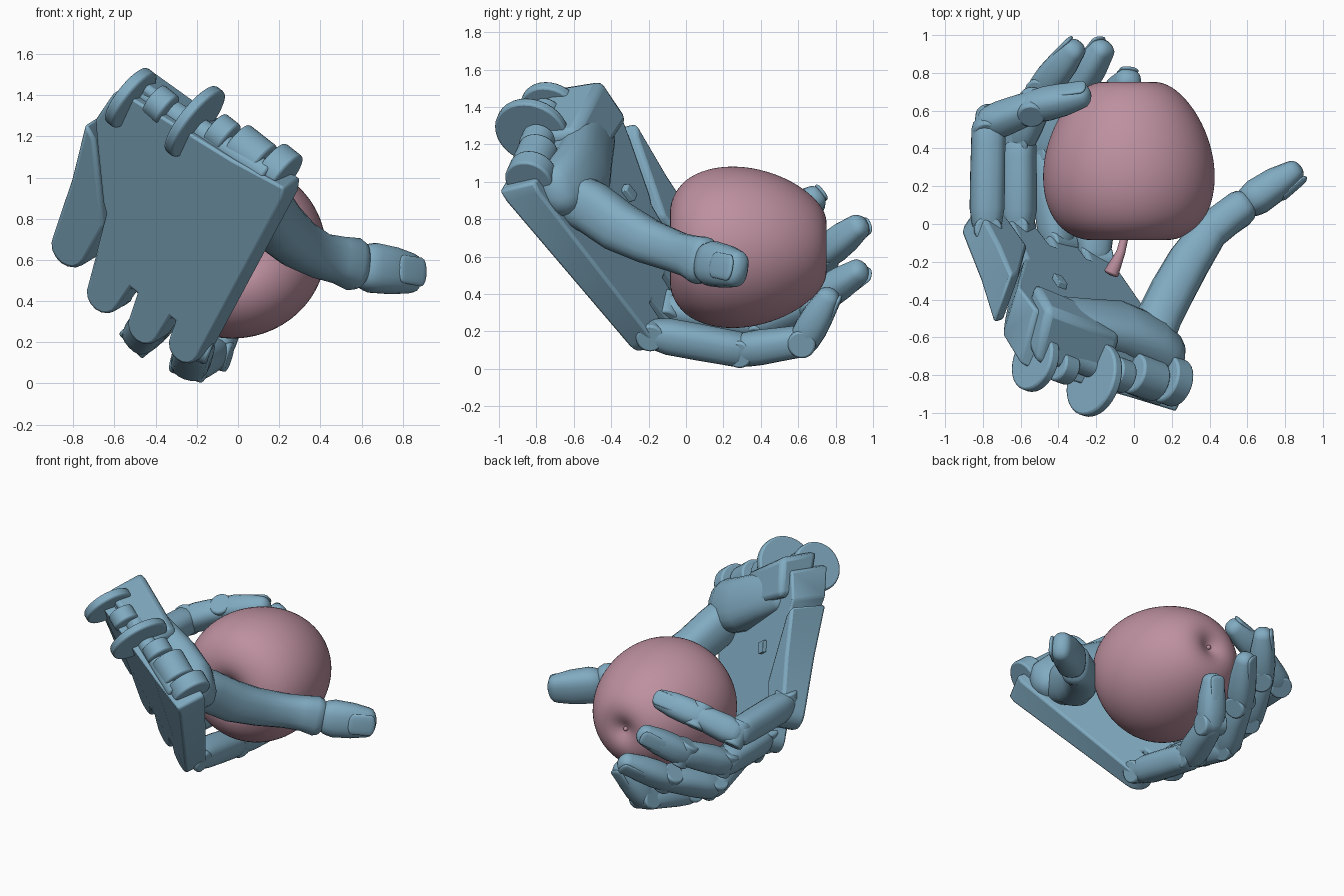
import bpy, bmesh, math
from mathutils import Vector as V, Matrix

if "Cube" in bpy.data.objects:
    bpy.data.objects.remove(bpy.data.objects["Cube"])


def material(name, col):
    m = bpy.data.materials.new(name)
    m.diffuse_color = (*col, 1)
    m.use_nodes = True
    m.node_tree.nodes["Principled BSDF"].inputs["Base Color"].default_value = m.diffuse_color
    return m


BLUE = material("blue", (0.22, 0.41, 0.54))
PINK = material("pink", (0.51, 0.28, 0.35))
APPLE = V((-0.027, 0.33, 0.65))

# Hand frame: a = towards wrist, b = towards little finger, c = towards palm side
A0 = V((-0.22, -0.28, 0.1))
UA, UB, UC = V((0.383, -0.562, 0.733)), V((-0.758, 0.264, 0.597)), V((0.53, 0.784, 0.325))


def H(a, b, c):
    return A0 + UA * a + UB * b + UC * c


def finish(name, bm, mat=BLUE, bevel=0, subsurf=0):
    bmesh.ops.recalc_face_normals(bm, faces=bm.faces)
    me = bpy.data.meshes.new(name)
    bm.to_mesh(me)
    bm.free()
    me.materials.append(mat)
    me.shade_smooth()
    me.set_sharp_from_angle(angle=math.radians(40))
    ob = bpy.data.objects.new(name, me)
    bpy.context.collection.objects.link(ob)
    if bevel:
        m = ob.modifiers.new("bevel", 'BEVEL')
        m.width, m.segments, m.limit_method = bevel, 2, 'ANGLE'
    if subsurf:
        m = ob.modifiers.new("subsurf", 'SUBSURF')
        m.levels = m.render_levels = subsurf
    return ob


def bridge(bm, loops):
    n = len(loops[0])
    for l0, l1 in zip(loops, loops[1:]):
        for j in range(n):
            bm.faces.new((l0[j], l0[(j + 1) % n], l1[(j + 1) % n], l1[j]))
    bm.faces.new(loops[0])
    bm.faces.new(loops[-1])


def tube(name, pts, radii, hint, mat=BLUE, n=20, power=0.8, cap=0.85):
    """Rounded loft through pts, (half width, half height) per point."""
    pts = [V(p) for p in pts]
    hint = V(hint)
    k = len(pts)
    tan = [(pts[min(i + 1, k - 1)] - pts[max(i - 1, 0)]).normalized() for i in range(k)]

    def dome(i, s):
        w, h = radii[i]
        r = min(w, h) * cap
        return [(pts[i] + tan[i] * s * r * math.sin(q), tan[i], (w * math.cos(q), h * math.cos(q)))
                for q in map(math.radians, (25, 48, 68, 84))]

    rings = dome(0, -1)[::-1] + list(zip(pts, tan, radii)) + dome(k - 1, 1)
    bm = bmesh.new()
    loops = []
    for p, t, (w, h) in rings:
        side = t.cross(hint).normalized()
        up = side.cross(t)
        loop = []
        for j in range(n):
            q = 2 * math.pi * j / n
            c, s = math.cos(q), math.sin(q)
            x = math.copysign(abs(c) ** power, c) * w
            y = math.copysign(abs(s) ** power, s) * h
            loop.append(bm.verts.new(p + side * x + up * y))
        loops.append(loop)
    bridge(bm, loops)
    return finish(name, bm, mat)


def disc(name, centre, axis, r, half, bevel=0.012):
    bm = bmesh.new()
    M = Matrix.Translation(centre) @ V(axis).to_track_quat('Z', 'Y').to_matrix().to_4x4()
    bmesh.ops.create_cone(bm, cap_ends=True, segments=32, radius1=r, radius2=r,
                          depth=2 * half, matrix=M)
    return finish(name, bm, bevel=bevel)


def prism(name, outline, c0, c1, bevel=0.02):
    """Plate whose back face bows outwards towards the wrist on the little finger side."""
    bm = bmesh.new()
    back, front = [], []
    for a, b in outline:
        t = max(0, 0.045 * a + 0.095 * a * b)
        back.append(bm.verts.new(H(a + 0.7 * t, b - 0.34 * t, c0 - t)))
        front.append(bm.verts.new(H(a, b, c1)))
    bridge(bm, [back, front])
    return finish(name, bm, bevel=bevel)


def lobe(a, b, r):
    return [(a - r * math.sin(q), b - r * math.cos(q))
            for q in (math.pi * i / 8 for i in range(9))]


# Palm plate with three knuckle lobes, and the little finger slab
palm = (lobe(0.04, 0.08, 0.09) + [(0.13, 0.18), (0.13, 0.21)] + lobe(-0.02, 0.31, 0.09)
        + [(0.12, 0.42), (0.12, 0.46)] + lobe(-0.02, 0.57, 0.095)
        + [(0.15, 0.7), (0.38, 0.75), (0.42, 0.79), (0.68, 0.96), (0.78, 1.02), (0.98, 1.0),
           (1.02, 0.9), (1.1, 0.3), (1.16, 0.0), (1.1, -0.02)])
prism("palm", palm, 0.0, 0.15)
prism("little_finger_palm", lobe(0.07, 0.84, 0.105) + [(0.4, 0.99), (0.72, 1.06), (0.68, 0.98), (0.42, 0.81), (0.3, 0.73)],
      0.01, 0.18)
# Heel of the palm and peg
prism("palm_heel", [(0.86, 0.5), (0.8, 0.97), (1.07, 1.0), (1.1, 0.5)], 0.08, 0.22, 0.04)
prism("palm_peg", [(0.52, 0.6), (0.52, 0.66), (0.6, 0.66), (0.6, 0.6)], 0.1, 0.18, 0.005)
tube("palm_mound", [H(0.9, 0.8, 0.12), H(0.92, 0.6, 0.15), H(0.92, 0.4, 0.18), H(0.96, 0.2, 0.18), H(1.0, 0.12, 0.15)],
     [(0.13, 0.08), (0.16, 0.1), (0.18, 0.12), (0.18, 0.13), (0.15, 0.13)], UC)

# Wrist hinge discs: a, b, c, radius, half thickness
for i, (a, b, c, r, h) in enumerate([
        (1.15, 0.10, 0.09, 0.13, 0.055), (1.15, 0.26, 0.06, 0.11, 0.09),
        (1.16, 0.42, 0.03, 0.09, 0.05), (1.17, 0.55, -0.04, 0.20, 0.028),
        (1.13, 0.74, -0.05, 0.085, 0.05), (1.08, 0.88, -0.09, 0.165, 0.03)]):
    disc(f"wrist_disc_{i}", H(a, b, c), UB, r, h)
disc("wrist_pin", H(1.12, 0.5, 0.0), UB - UA * 0.1, 0.06, 0.4)


def nail(name, p, q, up, w, h):
    d = q - p
    side = d.cross(up).normalized()
    up = side.cross(d.normalized())
    tube(name, [p + d * 0.62 + up * h * 0.93, p + d * 1.06 + up * h * 0.76],
         [(w * 0.6, h * 0.18), (w * 0.62, h * 0.18)], up, cap=2.2)


# Fingers: knuckle, middle joint, end joint, tip centre, thickness
fingers = {
    "index_finger": ((-0.21, -0.19, 0.19), (-0.23, 0.3, 0.1), (-0.12, 0.63, 0.15), (-0.03, 0.76, 0.38), 0.102),
    "middle_finger": ((-0.40, -0.11, 0.32), (-0.47, 0.37, 0.23), (-0.33, 0.68, 0.36), (-0.17, 0.92, 0.52), 0.1),
    "ring_finger": ((-0.61, -0.02, 0.46), (-0.61, 0.44, 0.46), (-0.48, 0.72, 0.6), (-0.32, 0.92, 0.76), 0.1),
    "little_finger": ((-0.78, -0.03, 0.75), (-0.77, 0.53, 0.74), (-0.54, 0.62, 0.84), (-0.28, 0.68, 0.91), 0.1),
}
profiles = {
    "base": [(0.06, 0.85, 0.8), (0.2, 0.97, 0.92), (0.55, 0.97, 0.92), (0.82, 0.95, 0.9), (0.95, 0.9, 0.9)],
    "middle": [(0.06, 0.85, 0.88), (0.3, 0.93, 0.9), (0.65, 0.88, 0.85), (0.95, 0.8, 0.82)],
    "tip": [(0.0, 0.8, 0.8), (0.3, 0.88, 0.86), (0.65, 0.84, 0.8), (1.0, 0.68, 0.62)],
}
for name, (*joints, r) in fingers.items():
    joints = [V(j) for j in joints]
    for (part, prof), p, q in zip(profiles.items(), joints, joints[1:]):
        up = (p + q) / 2 - APPLE
        up = up - (q - p) * (up.dot(q - p) / (q - p).length_squared)
        tube(f"{name}_{part}", [p.lerp(q, t) for t, _, _ in prof],
             [(w * r, h * r) for _, w, h in prof], up)
        disc(f"{name}_{part}_hinge", p, (q - p).cross(up), r * 0.74, r * 0.84)
    nail(f"{name}_nail", p, q, up, r * 0.8, r * 0.72)

# Thumb
out = V((0.7, -0.7, 0.1))
tube("thumb_base", [(0.08, -0.64, 0.93), (0.13, -0.5, 0.86), (0.2, -0.36, 0.76), (0.29, -0.2, 0.68),
                    (0.4, -0.04, 0.62), (0.49, 0.03, 0.6), (0.56, 0.08, 0.58)],
     [(0.14, 0.12), (0.14, 0.12), (0.135, 0.12), (0.12, 0.115), (0.11, 0.1), (0.115, 0.095), (0.13, 0.095)], out)
p, q = V((0.63, 0.13, 0.565)), V((0.84, 0.27, 0.535))
tube("thumb_tip", [p, p.lerp(q, 0.12), p.lerp(q, 0.6), q],
     [(0.115, 0.09), (0.122, 0.095), (0.115, 0.088), (0.098, 0.065)], out)
nail("thumb_nail", p, q, out, 0.115, 0.085)

# Apple turned around the y axis, stem towards the palm
profile = [(0.05, 0.012), (0.0, 0.04), (-0.06, 0.1), (-0.092, 0.18), (-0.078, 0.28), (-0.01, 0.385),
           (0.11, 0.445), (0.25, 0.463), (0.39, 0.445), (0.53, 0.395), (0.65, 0.318), (0.735, 0.225),
           (0.757, 0.14), (0.745, 0.08), (0.722, 0.035), (0.715, 0.01)]
bm = bmesh.new()
N = 32
bridge(bm, [[bm.verts.new((APPLE.x + r * math.cos(2 * math.pi * j / N), y,
                           APPLE.z + r * 0.95 * math.sin(2 * math.pi * j / N))) for j in range(N)]
            for y, r in profile])
finish("apple", bm, PINK, subsurf=2)
tube("apple_stem", [(-0.04, 0.06, 0.65), (-0.045, -0.05, 0.65), (-0.07, -0.15, 0.66), (-0.12, -0.26, 0.68)],
     [(0.018, 0.018), (0.02, 0.02), (0.024, 0.024), (0.04, 0.03)], (0, 0, 1), PINK, 12, 1, 0.4)
tube("apple_bud", [(-0.027, 0.7, 0.65), (-0.027, 0.725, 0.65)], [(0.018, 0.018), (0.014, 0.014)], (0, 0, 1), PINK, 12, 1)
